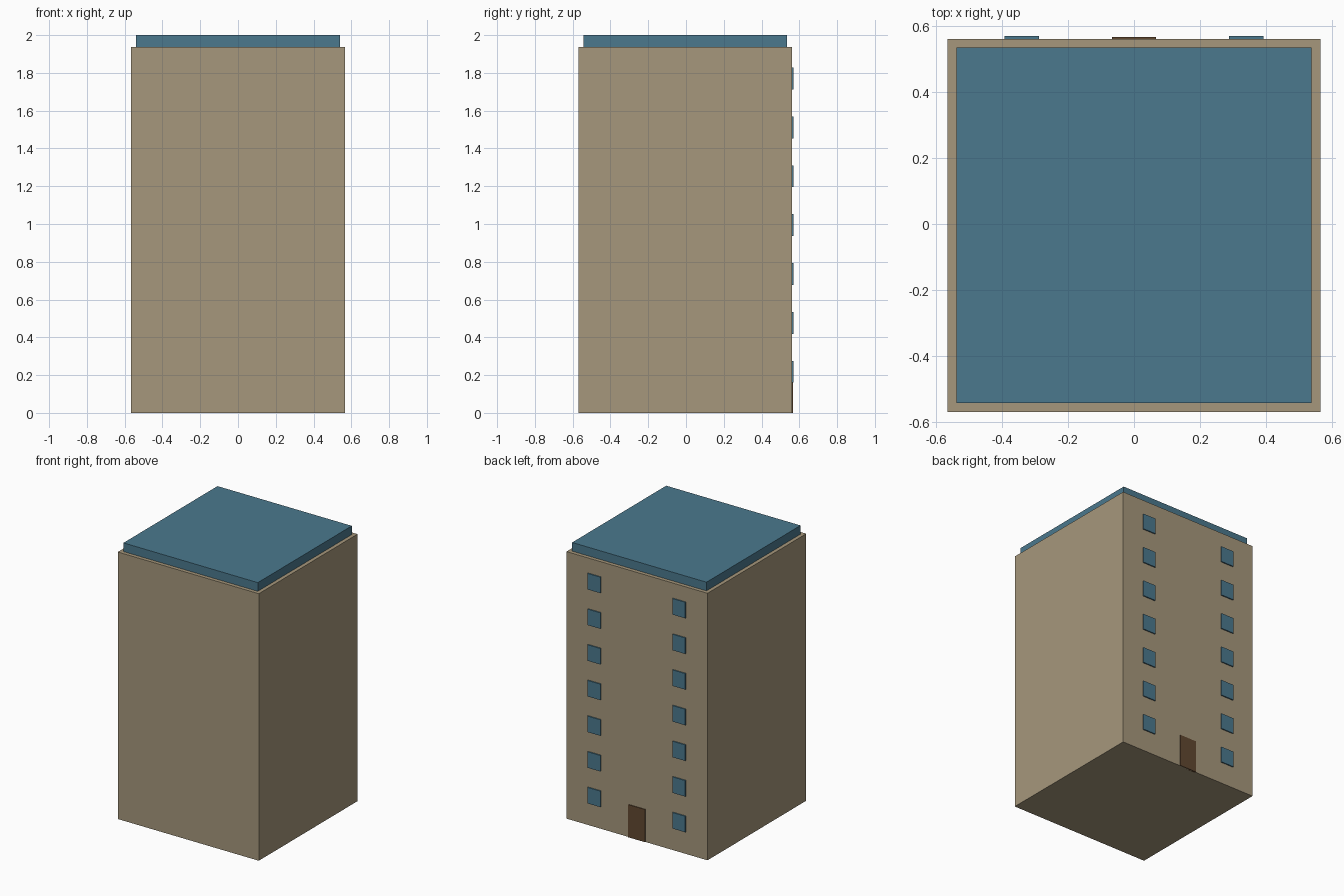
import bpy

if "Cube" in bpy.data.objects:
    bpy.data.objects.remove(bpy.data.objects["Cube"])


def material(name, color):
    mat = bpy.data.materials.new(name)
    mat.diffuse_color = (*color, 1)
    mat.use_nodes = True
    mat.node_tree.nodes["Principled BSDF"].inputs["Base Color"].default_value = mat.diffuse_color
    return mat


def box(name, lo, hi, mat):
    """Axis-aligned box between two corners."""
    centre = [(a + b) / 2 for a, b in zip(lo, hi)]
    bpy.ops.mesh.primitive_cube_add(size=1, location=centre)
    obj = bpy.context.object
    obj.name = name
    obj.scale = [b - a for a, b in zip(lo, hi)]
    bpy.ops.object.transform_apply(location=False, rotation=False, scale=True)
    obj.data.materials.append(mat)
    return obj


tan = material("tan_wall", (0.38, 0.31, 0.20))
blue = material("blue", (0.07, 0.19, 0.27))
brown = material("brown_door", (0.12, 0.065, 0.03))

HALF, CY = 0.566, -0.004      # wall half width, y centre of the tower
WALL_TOP = 1.937
BACK = CY + HALF              # facade with windows and door
ROOF = 0.539

# Tower and inset roof slab
box("tower_walls", (-HALF, CY - HALF, 0), (HALF, BACK, WALL_TOP), tan)
box("roof_slab", (-ROOF, CY - ROOF, WALL_TOP), (ROOF, CY + ROOF, 2.0), blue)

# Door
box("door", (-0.067, BACK - 0.01, 0), (0.067, BACK + 0.005, 0.237), brown)

# Two columns of seven windows
for side, label in ((-1, "left"), (1, "right")):
    for floor in range(7):
        x, z = side * 0.341, 0.218 + floor * 0.2587
        box(f"window_{label}_{floor + 1}",
            (x - 0.052, BACK - 0.01, z - 0.058),
            (x + 0.052, BACK + 0.008, z + 0.058), blue)
